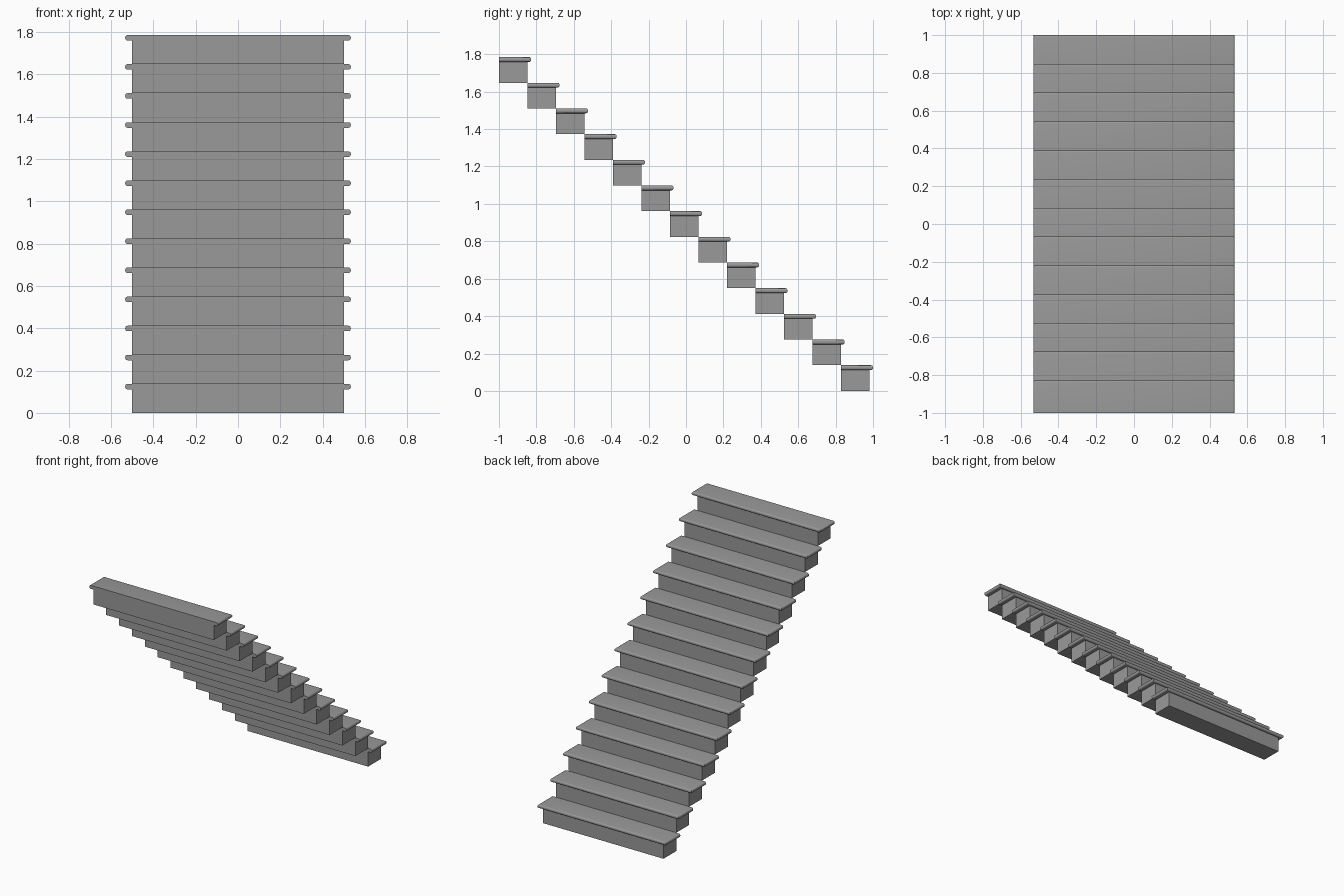
import bpy
import bmesh

if "Cube" in bpy.data.objects:
    bpy.data.objects.remove(bpy.data.objects["Cube"], do_unlink=True)

STEPS = 13
NOSING = 0.019            # tread overhang at the front of each step
SIDE = 0.033              # tread overhang at each end
RUN = (2 - NOSING) / STEPS
RISE = 1.785 / STEPS
TREAD = 0.026
HALF_WIDTH = 0.5

grey = bpy.data.materials.new("stone_grey")
grey.use_nodes = True
colour = (0.32, 0.32, 0.32, 1)
grey.diffuse_color = colour
grey.node_tree.nodes["Principled BSDF"].inputs["Base Color"].default_value = colour


def block(name, low, high, round_edges=False):
    """Box between two corners, optionally with rounded nosing and ends."""
    bm = bmesh.new()
    bmesh.ops.create_cube(bm, size=1)
    for v in bm.verts:
        v.co = [(a + b) / 2 + c * (b - a) for a, b, c in zip(low, high, v.co)]
    if round_edges:
        # horizontal edges, all but those along the flush rear face
        edges = [e for e in bm.edges
                 if abs(e.verts[0].co.z - e.verts[1].co.z) < 1e-5
                 and max(v.co.y for v in e.verts) > low[1] + 1e-4]
        bmesh.ops.bevel(bm, geom=edges, offset=0.011, segments=4,
                        profile=0.5, affect='EDGES')
    bmesh.ops.recalc_face_normals(bm, faces=bm.faces)
    mesh = bpy.data.meshes.new(name)
    bm.to_mesh(mesh)
    bm.free()
    mesh.materials.append(grey)
    obj = bpy.data.objects.new(name, mesh)
    bpy.context.collection.objects.link(obj)
    if round_edges:
        bpy.ops.object.select_all(action='DESELECT')
        obj.select_set(True)
        bpy.context.view_layer.objects.active = obj
        bpy.ops.object.shade_smooth_by_angle()
    return obj


# The flight climbs from the back towards the front
for i in range(STEPS):
    rear = 1 - NOSING - (i + 1) * RUN
    base = i * RISE
    top = base + RISE
    block(f"riser_{i + 1}", (-HALF_WIDTH, rear, base),
          (HALF_WIDTH, rear + RUN, top - TREAD))
    block(f"tread_{i + 1}", (-HALF_WIDTH - SIDE, rear, top - TREAD),
          (HALF_WIDTH + SIDE, rear + RUN + NOSING, top), round_edges=True)
